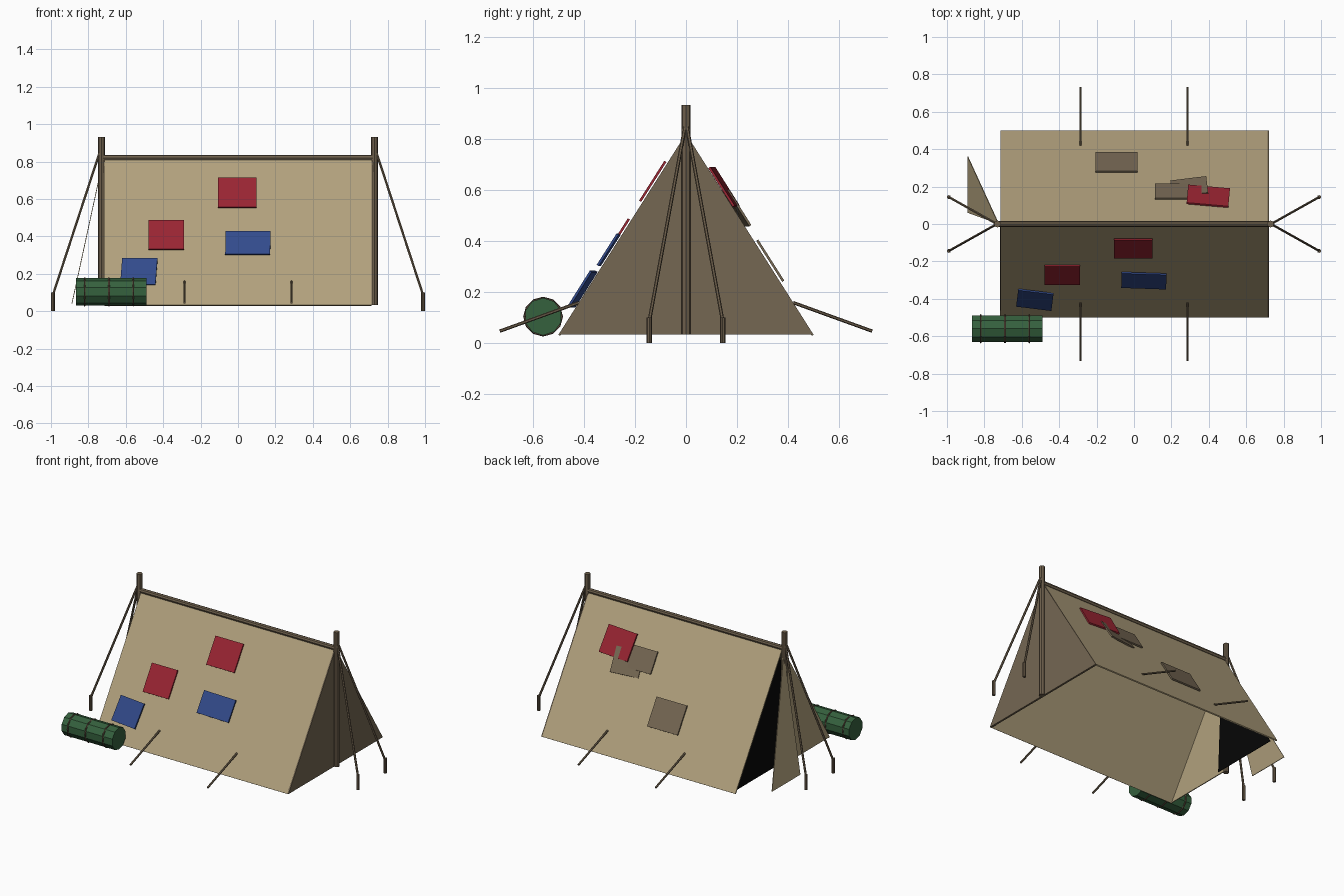
import bpy, bmesh, math
from mathutils import Vector, Matrix

if "Cube" in bpy.data.objects:
    bpy.data.objects.remove(bpy.data.objects["Cube"])


def material(name, rgb):
    m = bpy.data.materials.new(name)
    m.diffuse_color = (*rgb, 1)
    m.use_nodes = True
    m.node_tree.nodes["Principled BSDF"].inputs["Base Color"].default_value = m.diffuse_color
    return m


TAN = material("tan canvas", (0.44, 0.355, 0.205))
BROWN = material("brown canvas", (0.178, 0.136, 0.086))
WOOD = material("weathered wood", (0.155, 0.115, 0.072))
RED = material("red cloth", (0.32, 0.018, 0.032))
BLUE = material("blue cloth", (0.032, 0.069, 0.26))
GREEN = material("green bedroll", (0.036, 0.12, 0.048))
STRAP = material("strap brown", (0.09, 0.06, 0.04))
DARK = material("dark interior", (0.002, 0.002, 0.002))


def finish(name, bm, mat):
    bmesh.ops.recalc_face_normals(bm, faces=bm.faces)
    me = bpy.data.meshes.new(name)
    bm.to_mesh(me)
    bm.free()
    me.materials.append(mat)
    ob = bpy.data.objects.new(name, me)
    bpy.context.collection.objects.link(ob)
    return ob


def panel(name, pts, depth, mat):
    """Flat polygon given a thickness along the vector depth."""
    bm = bmesh.new()
    face = bm.faces.new([bm.verts.new(p) for p in pts])
    new = bmesh.ops.extrude_face_region(bm, geom=[face], use_keep_orig=True)["geom"]
    bmesh.ops.translate(bm, verts=[v for v in new if isinstance(v, bmesh.types.BMVert)], vec=depth)
    return finish(name, bm, mat)


def rod(name, a, b, r, mat, sides=8):
    """Straight cylinder between two points."""
    a, b = Vector(a), Vector(b)
    d = b - a
    mtx = Matrix.Translation((a + b) / 2) @ d.to_track_quat('Z', 'Y').to_matrix().to_4x4()
    bm = bmesh.new()
    bmesh.ops.create_cone(bm, cap_ends=True, segments=sides, radius1=r, radius2=r,
                          depth=d.length, matrix=mtx)
    return finish(name, bm, mat)


# Tent measurements
LEN, HALF, BASE, TOP = 0.715, 0.5, 0.032, 0.82
PITCH = math.atan2(TOP - BASE, HALF)
SIN, COS = math.sin(PITCH), math.cos(PITCH)

# Sloping roof sides, thickened inward
for side, label in ((-1, "front"), (1, "back")):
    panel(label + "_roof",
          [(-LEN, side * HALF, BASE), (LEN, side * HALF, BASE), (LEN, 0, TOP), (-LEN, 0, TOP)],
          Vector((0, -side * SIN, -COS)) * 0.008, TAN)

# Closed right end, half-closed left end, dark doorway and open flap
panel("right_end_wall", [(0.71, -HALF, BASE), (0.71, HALF, BASE), (0.71, 0, TOP)],
      (0.013, 0, 0), BROWN)
panel("left_closed_flap", [(-0.716, -HALF + 0.005, BASE), (-0.716, 0, BASE), (-0.716, 0, TOP - 0.01)],
      (0.006, 0, 0), TAN)
panel("doorway_shadow", [(-0.70, -0.035, 0.04), (-0.70, 0.455, 0.04), (-0.70, 0, 0.79)],
      (0.004, 0, 0), DARK)
panel("open_flap", [(-0.725, 0, 0.80), (-0.89, 0.06, 0.04), (-0.89, 0.36, 0.04)],
      (0.004, 0, 0), TAN)

# Ridge pole
rod("ridge_pole", (-0.735, 0, TOP), (0.735, 0, TOP), 0.016, WOOD)

# Upright poles, guy ropes and their stakes, side pegs
for sx, xl in ((-1, "left"), (1, "right")):
    rod(xl + "_pole", (sx * 0.73, 0, 0.032), (sx * 0.73, 0, 0.932), 0.0185, WOOD)
    for sy, yl in ((-1, "front"), (1, "back")):
        label = xl + "_" + yl
        rod(label + "_guy_rope", (sx * 0.733, 0, 0.87), (sx * 0.99, sy * 0.144, 0.085), 0.007, WOOD, 6)
        rod(label + "_stake", (sx * 0.99, sy * 0.144, 0), (sx * 0.99, sy * 0.144, 0.1), 0.0105, WOOD)
        rod(label + "_side_peg", (sx * 0.286, sy * 0.42, 0.158), (sx * 0.286, sy * 0.73, 0.046),
            0.0065, WOOD, 6)


def patch(name, side, x, y, w, h, yaw, lift, mat):
    """Cloth plate resting on a roof side, turned a little about the vertical."""
    z = TOP - abs(y) * (TOP - BASE) / HALF
    pos = Vector((x, y, z)) + Vector((0, side * SIN, COS)) * lift
    turn = math.radians(yaw) + (math.pi if side > 0 else 0)
    mtx = (Matrix.Translation(pos) @ Matrix.Rotation(turn, 4, 'Z')
           @ Matrix.Rotation(PITCH, 4, 'X') @ Matrix.Diagonal((w, h, 0.0095, 1)))
    bm = bmesh.new()
    bmesh.ops.create_cube(bm, size=1, matrix=mtx)
    finish(name, bm, mat)


# Sewn-on patches
patch("upper_red_patch", -1, -0.004, -0.122, 0.207, 0.185, 0, 0.010, RED)
patch("lower_red_patch", -1, -0.383, -0.265, 0.19, 0.185, 0, 0.010, RED)
patch("middle_blue_patch", -1, 0.053, -0.293, 0.24, 0.145, -2, 0.012, BLUE)
patch("corner_blue_patch", -1, -0.53, -0.392, 0.19, 0.165, -7, 0.016, BLUE)
patch("low_brown_patch", 1, -0.093, 0.32, 0.225, 0.19, 0, 0.012, BROWN)
patch("small_brown_patch", 1, 0.207, 0.167, 0.19, 0.145, 0, 0.009, BROWN)
patch("tilted_brown_patch", 1, 0.295, 0.188, 0.195, 0.165, 7, 0.010, BROWN)
patch("back_red_patch", 1, 0.397, 0.137, 0.224, 0.18, -5, 0.014, RED)

# Bedroll and its straps
CY, CZ = -0.56, 0.103
rod("bedroll", (-0.865, CY, CZ), (-0.49, CY, CZ), 0.0735, GREEN, 10)
for i, x in enumerate((-0.82, -0.69, -0.56)):
    bpy.ops.mesh.primitive_torus_add(location=(x, CY, CZ), rotation=(0, math.pi / 2, 0),
                                     major_radius=0.073, minor_radius=0.005,
                                     major_segments=12, minor_segments=6)
    ob = bpy.context.object
    ob.name = "bedroll_strap_%d" % (i + 1)
    ob.data.materials.append(STRAP)
